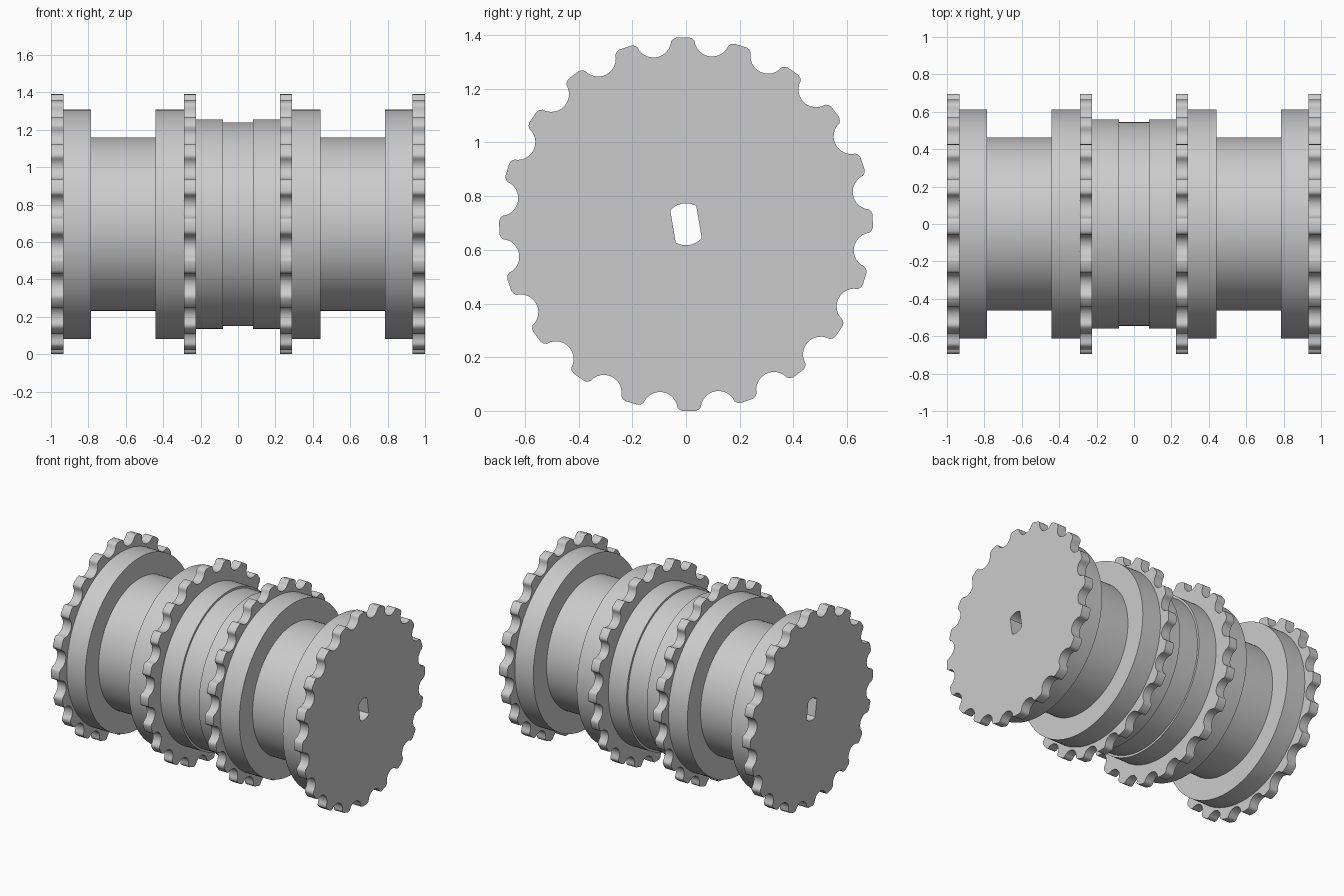
import bpy
import bmesh
from math import sin, cos, pi, radians, atan2, hypot

old = bpy.data.objects.get("Cube")
if old:
    bpy.data.objects.remove(old, do_unlink=True)

AXIS_Z = 0.695      # height of the shaft axis
TEETH = 20
PITCH = 2 * pi / TEETH
TOOTH_TURN = radians(1)

grey = bpy.data.materials.new("light grey")
grey.use_nodes = True
colour = (0.6, 0.6, 0.6, 1)
grey.diffuse_color = colour
grey.node_tree.nodes["Principled BSDF"].inputs["Base Color"].default_value = colour


def bore_radius(angle):
    """Round shaft hole with two parallel flats, tilted a little."""
    return min(0.078, 0.049 / max(abs(cos(angle - radians(9.5))), 0.001))


def tooth_outline():
    """Polar outline: rounded tooth tips between circular roller seats."""
    local = [(0.690, -0.036), (0.695, -0.024), (0.695, 0.024), (0.690, 0.036)]
    tip = [(hypot(r, s), atan2(s, r)) for r, s in local]
    seat = []
    for i in range(13):
        phi = radians(-75 + 150 * i / 12)
        r, s = 0.697 - 0.066 * cos(phi), 0.066 * sin(phi)
        seat.append((hypot(r, s), atan2(s, r) + PITCH / 2))
    return [(r, a + k * PITCH + TOOTH_TURN)
            for k in range(TEETH) for r, a in tip + seat]


def build(name, stations):
    """Skin a closed chain of (x, polar loop) rings around the shaft axis."""
    bm = bmesh.new()
    rings = [[bm.verts.new((x, r * cos(a), AXIS_Z + r * sin(a))) for r, a in loop]
             for x, loop in stations]
    for ring, following in zip(rings, rings[1:] + rings[:1]):
        n = len(ring)
        for i in range(n):
            j = (i + 1) % n
            bm.faces.new((ring[i], ring[j], following[j], following[i]))
    bmesh.ops.recalc_face_normals(bm, faces=bm.faces)
    mesh = bpy.data.meshes.new(name)
    bm.to_mesh(mesh)
    bm.free()
    mesh.materials.append(grey)
    obj = bpy.data.objects.new(name, mesh)
    bpy.context.collection.objects.link(obj)
    bpy.ops.object.select_all(action='DESELECT')
    obj.select_set(True)
    bpy.context.view_layer.objects.active = obj
    bpy.ops.object.shade_smooth_by_angle(angle=radians(30))


def sprocket(name, x0, x1):
    outer = tooth_outline()
    bore = [(bore_radius(a), a) for _, a in outer]
    build(name, [(x0, bore), (x0, outer), (x1, outer), (x1, bore)])


def stepped_drum(name, steps):
    """Turned drum from (x0, x1, radius) steps, with the bore through it."""
    angles = [2 * pi * i / 180 for i in range(180)]
    bore = [(bore_radius(a), a) for a in angles]
    stations = [(steps[0][0], bore)]
    for x0, x1, radius in steps:
        loop = [(radius, a) for a in angles]
        stations += [(x0, loop), (x1, loop)]
    build(name, stations + [(steps[-1][1], bore)])


# Middle drum with a shallow groove
stepped_drum("middle_drum", [(-0.225, -0.08, 0.56), (-0.08, 0.08, 0.545),
                             (0.08, 0.225, 0.56)])

# Toothed wheels and flanged spool on each side
for side, s in (("left", 1), ("right", -1)):
    sprocket(side + "_inner_sprocket", s * 0.225, s * 0.29)
    sprocket(side + "_outer_sprocket", s * 0.932, s * 1.0)
    stepped_drum(side + "_spool", [(s * 0.29, s * 0.44, 0.613),
                                   (s * 0.44, s * 0.785, 0.463),
                                   (s * 0.785, s * 0.932, 0.613)])
